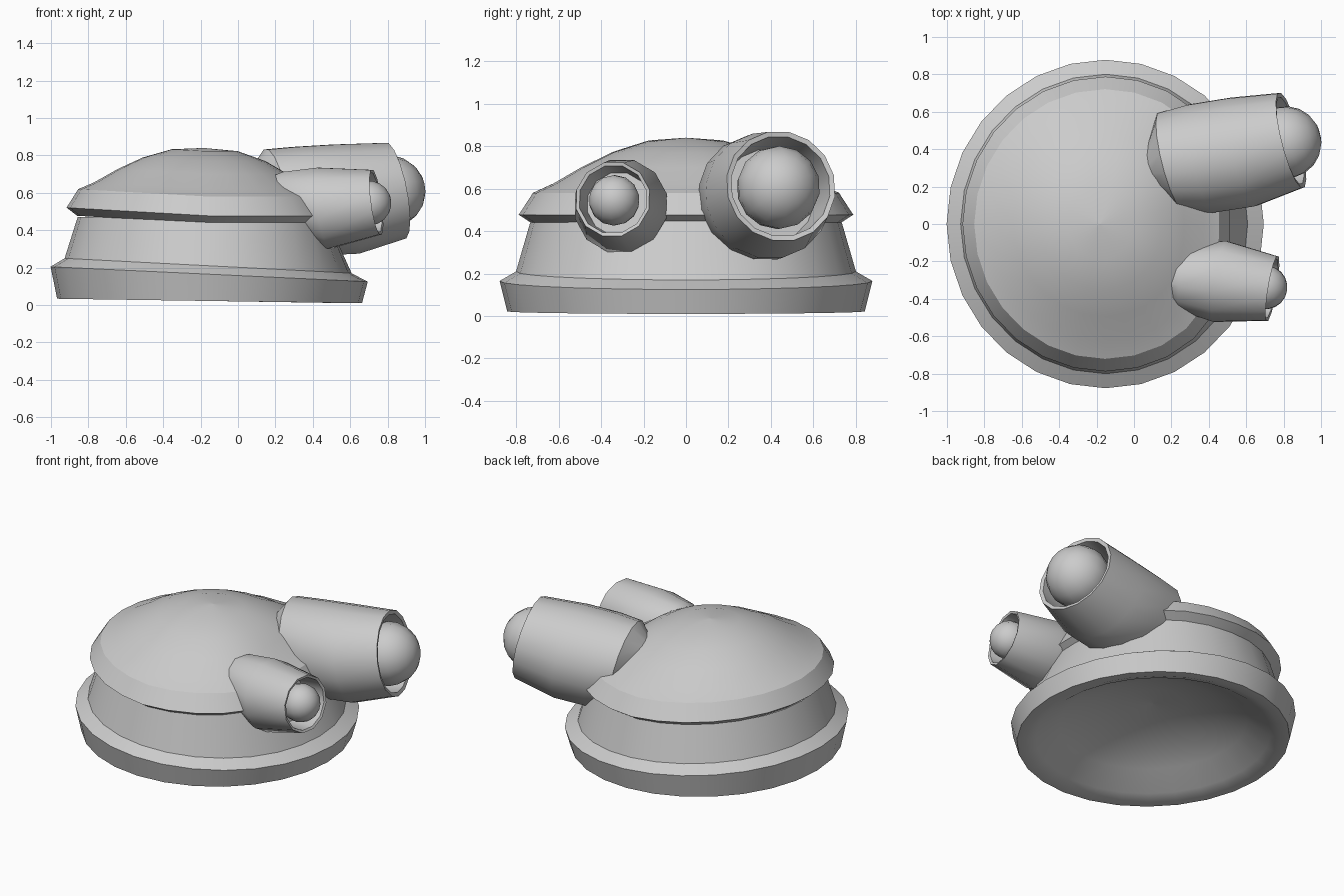
import bpy, bmesh, math
from mathutils import Vector

if "Cube" in bpy.data.objects:
    bpy.data.objects.remove(bpy.data.objects["Cube"])

CX = -0.152  # body axis


def finish(name, bm, angle=30):
    bmesh.ops.remove_doubles(bm, verts=bm.verts, dist=1e-5)
    bmesh.ops.recalc_face_normals(bm, faces=bm.faces)
    me = bpy.data.meshes.new(name)
    bm.to_mesh(me)
    bm.free()
    ob = bpy.data.objects.new(name, me)
    bpy.context.collection.objects.link(ob)
    bpy.ops.object.select_all(action='DESELECT')
    ob.select_set(True)
    bpy.context.view_layer.objects.active = ob
    bpy.ops.object.shade_smooth_by_angle(angle=math.radians(angle))
    return ob


def loft(name, rings, angle=30):
    # Skin consecutive closed rings of points
    bm = bmesh.new()
    vs = [[bm.verts.new(p) for p in ring] for ring in rings]
    n = len(vs[0])
    for a, b in zip(vs, vs[1:]):
        for i in range(n):
            j = (i + 1) % n
            bm.faces.new((a[i], a[j], b[j], b[i]))
    return finish(name, bm, angle)


def body_ring(r, z, shape, n=28):
    pts = []
    for i in range(n):
        a = 2 * math.pi * i / n
        pts.append(shape(r, z, math.cos(a), math.sin(a)))
    return pts


def base_shape(r, z, c, s):
    # rim slopes down to the eye side; wall leans in between the eyes
    k = min(1, max(0, (z - 0.15) / 0.3)) if r > 0.68 else 0
    f = 1 - 0.10 * k * max(0, c) ** 6
    tilt = -0.04 * c if 0.1 < z < 0.25 and r > 0.68 else -0.012 * c * min(1, r / 0.6)
    return (CX + r * f * c, r * f * s * 1.033, z + tilt)


def shell_shape(r, z, c, s):
    # upper shell is higher at the back and notched between the eyes
    f = 1 - 0.13 * max(0, c) ** 6 * min(1, r / 0.6)
    lift = 0.04 * max(0, -c) * r / 0.7
    return (CX + r * f * c - 0.03 * (1 - r / 0.76), r * f * s * 1.03, z + lift)


# Base: shallow hollow underneath, foot rim, sloping wall
base = [(0.0001, 0.27), (0.2, 0.255), (0.4, 0.205), (0.56, 0.135), (0.70, 0.045),
        (0.76, 0.022), (0.815, 0.022), (0.85, 0.165), (0.775, 0.21), (0.705, 0.46)]
loft("base", [body_ring(r, z, base_shape) for r, z in base])

# Upper shell with overhanging lip and shallow dome
shell = [(0.66, 0.45), (0.705, 0.437), (0.765, 0.477), (0.70, 0.58), (0.61, 0.622),
         (0.48, 0.70), (0.34, 0.77), (0.18, 0.823), (0.0001, 0.84)]
loft("upper_shell", [body_ring(r, z, shell_shape) for r, z in shell])


def eye(label, rim, d, back, ball, ball_r, n):
    # back: (centre, radius) rings from inside the body outward; rim: (centre, radius)
    d = Vector(d).normalized()
    u = d.cross(Vector((0, 0, 1))).normalized()
    v = u.cross(d)

    def ring(c, r):
        return [Vector(c) + r * (u * math.cos(t) + v * math.sin(t))
                for t in (2 * math.pi * (i + 0.5) / n for i in range(n))]

    c, r = Vector(rim[0]), rim[1]
    rings = [ring(p, q) for p, q in back]
    rings += [ring(c, r), ring(c - 0.005 * d, r * 0.91),
              ring(c - r * 0.9 * d, r * 0.84), ring(c - r * 0.9 * d, 0.0001)]
    loft(label + "_socket", rings, 35)

    # eyeball bulging out of the socket
    bm = bmesh.new()
    bmesh.ops.create_uvsphere(bm, u_segments=14, v_segments=10, radius=ball_r)
    rot = d.to_track_quat('Z', 'Y')
    for w in bm.verts:
        w.co = rot @ w.co + Vector(ball)
    finish(label + "_eyeball", bm, 40)


eye("large", ((0.84, 0.447, 0.612), 0.265), (0.95, 0.24, 0.19),
    [((0.10, 0.30, 0.62), 0.12), ((0.20, 0.335, 0.57), 0.272),
     ((0.36, 0.35, 0.555), 0.302), ((0.58, 0.385, 0.567), 0.303)],
    (0.805, 0.435, 0.605), 0.197, 16)

eye("small", ((0.74, -0.345, 0.55), 0.18), (0.97, -0.16, 0.13),
    [((0.14, -0.27, 0.59), 0.08), ((0.27, -0.29, 0.54), 0.18),
     ((0.46, -0.307, 0.518), 0.226)],
    (0.70, -0.338, 0.545), 0.12, 12)
